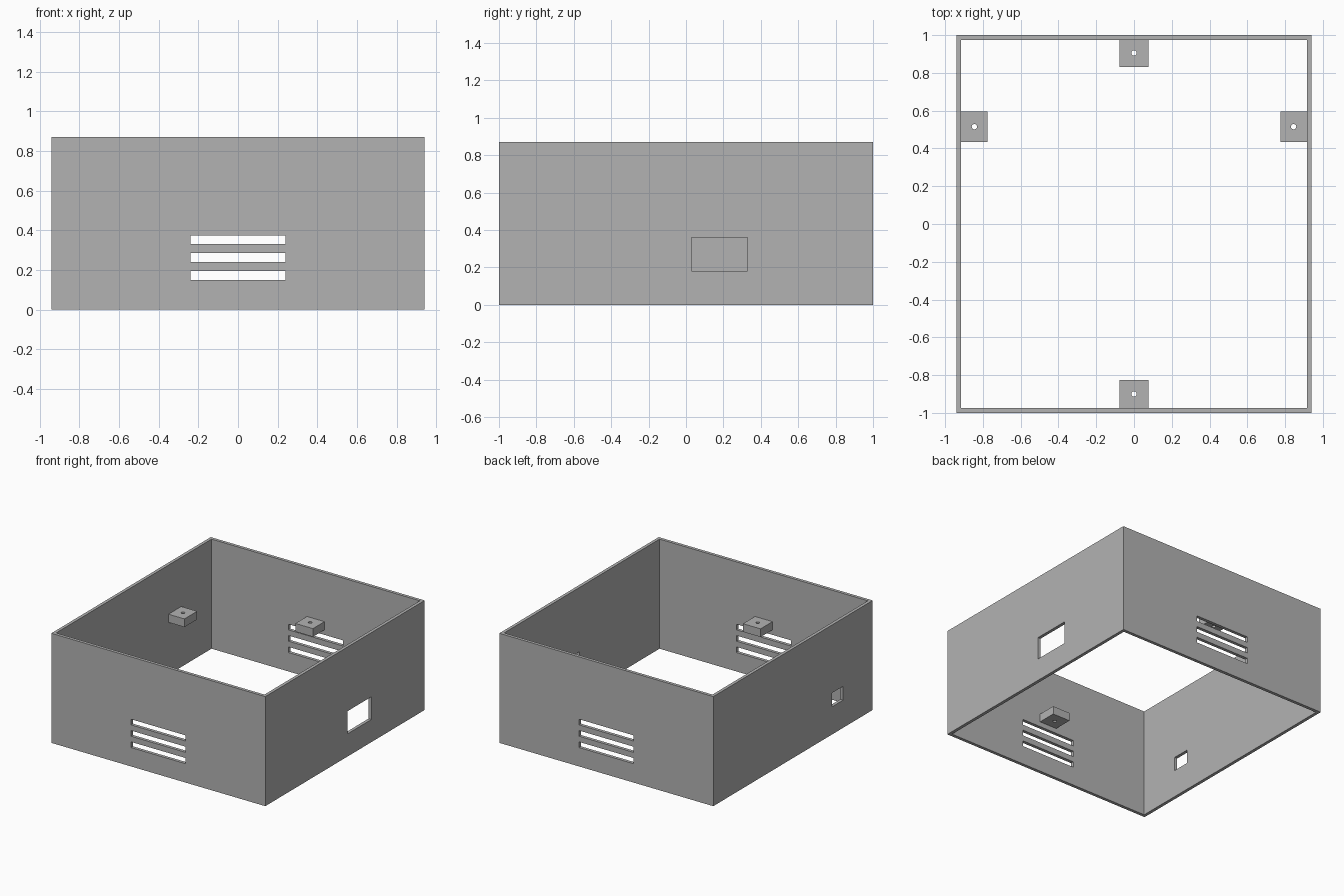
import bpy

if "Cube" in bpy.data.objects:
    bpy.data.objects.remove(bpy.data.objects["Cube"], do_unlink=True)

WIDTH, DEPTH, HEIGHT, WALL = 1.88, 2.0, 0.87, 0.025

grey = bpy.data.materials.new("plain grey")
grey.use_nodes = True
grey.diffuse_color = (0.45, 0.45, 0.45, 1)
grey.node_tree.nodes["Principled BSDF"].inputs["Base Color"].default_value = grey.diffuse_color


def box(name, x, y, z):
    """Box spanning the given (low, high) ranges."""
    spans = (x, y, z)
    bpy.ops.mesh.primitive_cube_add(size=1, location=[(a + b) / 2 for a, b in spans])
    ob = bpy.context.object
    ob.name = name
    ob.scale = [b - a for a, b in spans]
    bpy.ops.object.transform_apply(location=False, rotation=False, scale=True)
    ob.data.materials.append(grey)
    return ob


def cut(target, cutter):
    """Subtract the cutter from the target and throw it away."""
    cutter.hide_render = True
    bpy.context.view_layer.update()
    bpy.ops.object.select_all(action="DESELECT")
    bpy.context.view_layer.objects.active = target
    target.select_set(True)
    mod = target.modifiers.new("cut", "BOOLEAN")
    mod.operation, mod.solver, mod.object = "DIFFERENCE", "EXACT", cutter
    bpy.ops.object.modifier_apply(modifier=mod.name)
    bpy.data.objects.remove(cutter, do_unlink=True)


# Open frame of four thin walls
hx, hy = WIDTH / 2, DEPTH / 2
ix, iy = hx - WALL, hy - WALL
walls = box("walls", (-hx, hx), (-hy, hy), (0, HEIGHT))
cut(walls, box("cavity", (-ix, ix), (-iy, iy), (-1, 2)))

# Three vent slots through both the front and back walls
for i in range(3):
    z = 0.15 + 0.09 * i
    cut(walls, box("vent_cutter", (-0.24, 0.24), (-2, 2), (z, z + 0.045)))

# Large window in the left wall, small port in the right wall
cut(walls, box("window_cutter", (0.5, 2), (0.03, 0.33), (0.18, 0.36)))
cut(walls, box("port_cutter", (-2, -0.5), (-0.63, -0.49), (0.22, 0.33)))


# Mounting tabs with a vertical screw hole
def tab(name, x, y, hole):
    ob = box(name, x, y, (0.415, 0.48))
    bpy.ops.mesh.primitive_cylinder_add(vertices=24, radius=0.014, depth=1, location=(*hole, 0.45))
    bpy.context.object.data.materials.append(grey)
    cut(ob, bpy.context.object)


tab("back_tab", (-0.077, 0.077), (0.83, iy), (0, 0.905))
tab("front_tab", (-0.077, 0.077), (-iy, -0.825), (0, -0.9))
for side, s in (("left", 1), ("right", -1)):
    tab(side + "_tab", sorted((s * 0.775, s * ix)), (0.435, 0.595), (s * 0.845, 0.515))
